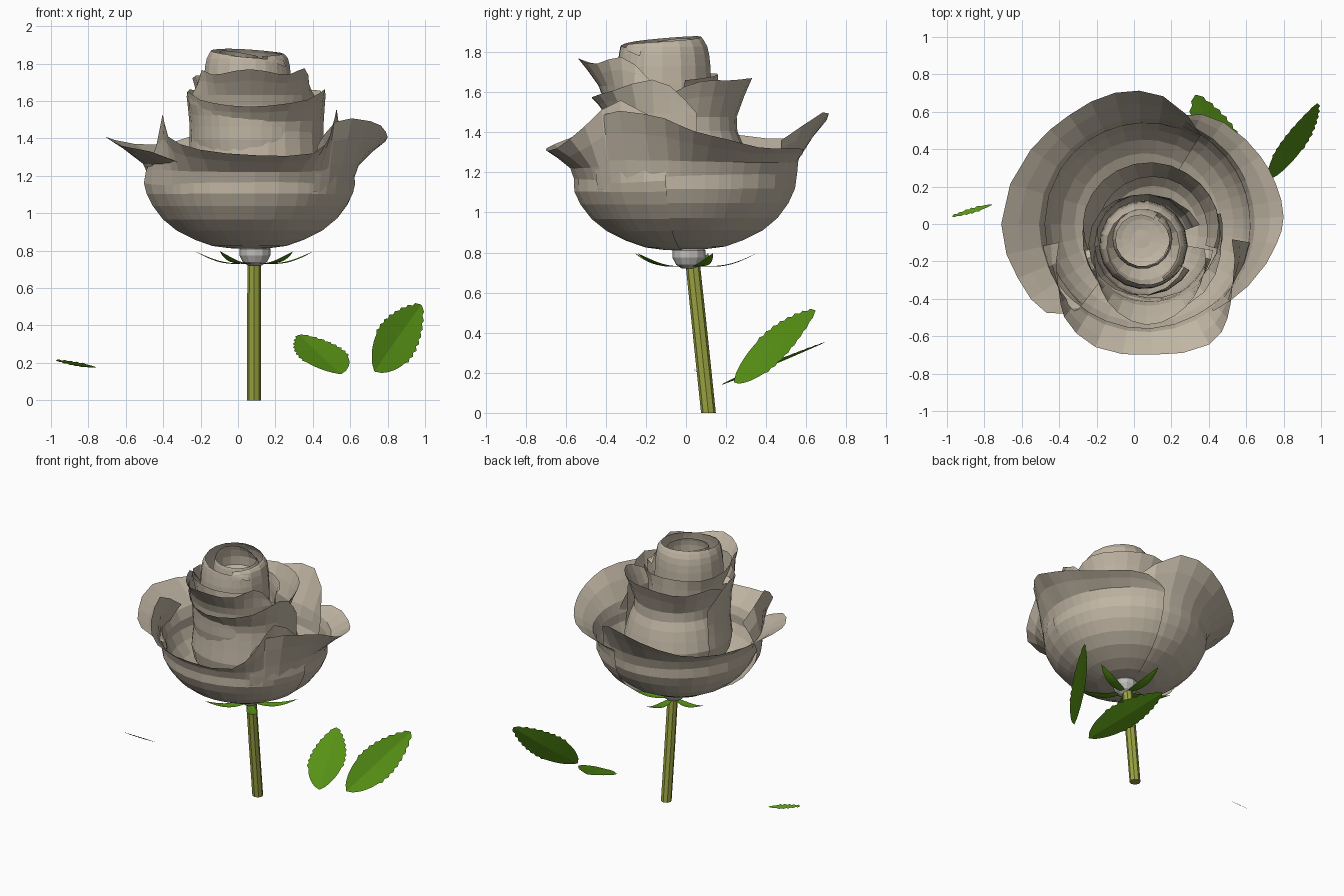
import bpy, bmesh, math
from mathutils import Vector


def material(name, rgb):
    m = bpy.data.materials.new(name)
    m.diffuse_color = (*rgb, 1)
    return m


PETAL = material("warm_grey_petal", (0.53, 0.465, 0.37))
LEAF = material("leaf_green", (0.10, 0.30, 0.008))
STEM = material("stem_olive", (0.33, 0.37, 0.055))
HIP = material("pale_grey_hip", (0.52, 0.51, 0.49))


def mesh_object(name, verts, faces, mat):
    me = bpy.data.meshes.new(name)
    me.from_pydata([tuple(v) for v in verts], [], faces)
    me.materials.append(mat)
    ob = bpy.data.objects.new(name, me)
    bpy.context.collection.objects.link(ob)
    return ob


def grid_object(name, rows, mat):
    n = len(rows[0])
    verts = [p for row in rows for p in row]
    faces = [(i * n + j, i * n + j + 1, (i + 1) * n + j + 1, (i + 1) * n + j)
             for i in range(len(rows) - 1) for j in range(n - 1)]
    return mesh_object(name, verts, faces, mat)


def spline(points, t):
    """Smooth curve through the points, t from 0 to 1."""
    p = [Vector(q) for q in points]
    s = t * (len(p) - 1)
    i = min(int(s), len(p) - 2)
    f = s - i
    a, b, c, d = p[max(i - 1, 0)], p[i], p[i + 1], p[min(i + 2, len(p) - 1)]
    return 0.5 * (2 * b + (c - a) * f + (2 * a - 5 * b + 4 * c - d) * f * f
                  + (3 * b - a - 3 * c + d) * f ** 3)


def petal(name, centre, profile, rim, cols=16, rows=11):
    """Sweep a (radius, z) profile round the centre; each column ends on the
    rim curve given as (angle in degrees, radius, z)."""
    grid = []
    for i in range(cols + 1):
        ang, r, z = spline(rim, i / cols)
        ca, sa = math.cos(math.radians(ang)), math.sin(math.radians(ang))
        column = [Vector(q) for q in profile] + [Vector((r, z))]
        pts = []
        for j in range(rows + 1):
            q = spline(column, j / rows)
            pts.append((centre[0] + q.x * ca, centre[1] + q.x * sa, q.y))
        grid.append(pts)
    return grid_object(name, grid, PETAL)


# Outer bowl: three wide petals with rolled lips
C = (0.06, 0.0)
petal("front_outer_petal", C,
      [(0.04, 0.81), (0.22, 0.83), (0.43, 0.93), (0.55, 1.08), (0.57, 1.21)],
      [(192, 0.47, 1.38), (217, 0.58, 1.53), (229, 0.66, 1.41), (248, 0.71, 1.34),
       (273, 0.70, 1.31), (298, 0.73, 1.32), (311, 0.67, 1.43), (325, 0.57, 1.56),
       (350, 0.47, 1.40)])
petal("left_outer_petal", C,
      [(0.04, 0.82), (0.21, 0.84), (0.41, 0.94), (0.53, 1.10), (0.555, 1.25)],
      [(58, 0.56, 1.36), (82, 0.69, 1.50), (103, 0.72, 1.46), (125, 0.71, 1.38),
       (147, 0.73, 1.37), (180, 0.77, 1.41), (203, 0.74, 1.36), (222, 0.71, 1.33),
       (232, 0.58, 1.26)])
petal("right_outer_petal", C,
      [(0.04, 0.815), (0.22, 0.835), (0.43, 0.935), (0.55, 1.09), (0.575, 1.24)],
      [(308, 0.59, 1.36), (321, 0.62, 1.50), (348, 0.70, 1.48), (362, 0.74, 1.41),
       (378, 0.73, 1.36), (394, 0.71, 1.32), (420, 0.67, 1.32), (436, 0.58, 1.27)])

# Middle cup: a flared back petal, a front petal and an upper front flap
M = (0.10, -0.04)
petal("back_middle_petal", M,
      [(0.05, 0.88), (0.26, 0.97), (0.36, 1.15), (0.33, 1.32), (0.29, 1.46)],
      [(-15, 0.34, 1.56), (15, 0.36, 1.65), (50, 0.36, 1.66), (90, 0.37, 1.67),
       (130, 0.38, 1.64), (165, 0.38, 1.66), (195, 0.36, 1.55)])
petal("front_middle_petal", M,
      [(0.05, 0.88), (0.26, 0.97), (0.37, 1.15), (0.36, 1.35), (0.36, 1.48)],
      [(160, 0.36, 1.50), (190, 0.38, 1.65), (225, 0.40, 1.60), (265, 0.43, 1.57),
       (305, 0.43, 1.60), (345, 0.38, 1.66), (375, 0.35, 1.50)])
petal("upper_front_petal", (0.08, -0.08),
      [(0.06, 1.0), (0.25, 1.15), (0.32, 1.35), (0.33, 1.5), (0.35, 1.62)],
      [(190, 0.29, 1.60), (215, 0.34, 1.76), (240, 0.41, 1.74), (268, 0.46, 1.77),
       (295, 0.42, 1.74), (322, 0.36, 1.77), (350, 0.30, 1.60)])

# Core: rolled spirals closing towards the top
petal("core_wrap", (0.06, -0.11),
      [(0.05, 1.0), (0.23, 1.2), (0.27, 1.4), (0.27, 1.58)],
      [(20, 0.31, 1.66), (90, 0.27, 1.69), (150, 0.30, 1.70), (210, 0.30, 1.74),
       (270, 0.27, 1.72), (330, 0.24, 1.70)])
petal("core_outer_roll", (0.05, -0.11),
      [(0.05, 1.0), (0.20, 1.2), (0.235, 1.45), (0.235, 1.7), (0.22, 1.82)],
      [(-60, 0.20, 1.84), (30, 0.19, 1.86), (120, 0.19, 1.88), (210, 0.20, 1.86),
       (290, 0.22, 1.82), (330, 0.24, 1.78)], cols=22)
petal("core_inner_roll", (0.045, -0.08),
      [(0.12, 1.45), (0.155, 1.65), (0.16, 1.78)],
      [(60, 0.12, 1.84), (150, 0.14, 1.87), (240, 0.145, 1.84), (330, 0.15, 1.83),
       (410, 0.13, 1.84)], cols=18, rows=6)
petal("core_heart", (0.04, -0.08),
      [(0.0, 1.70), (0.08, 1.70)],
      [(0, 0.15, 1.72), (120, 0.15, 1.72), (240, 0.15, 1.72), (360, 0.15, 1.72)],
      rows=3)


def blade(name, base, tip, side, arch=0.0, teeth=0.0, n=24, mat=LEAF):
    """Leaf blade folded along the midrib, with an optional saw-tooth edge."""
    base, tip, side = Vector(base), Vector(tip), Vector(side)
    axis = tip - base
    up = side.cross(axis).normalized()
    if up.z < 0:
        up = -up
    rows = []
    for i in range(n + 1):
        t = i / n
        w = math.sin(math.pi * t ** 0.85) ** 0.75 if 0 < t < 1 else 0.03
        w += teeth * (i % 2) * (t > 0.3)
        mid = base + axis * t - up * arch * math.sin(math.pi * t)
        lift = up * side.length * 0.12 * w
        rows.append([mid - side * w + lift, mid, mid + side * w + lift])
    return grid_object(name, rows, mat)


# Serrated leaves
blade("right_leaf", (0.73, 0.24, 0.155), (0.98, 0.645, 0.51), (0.08, 0.02, -0.08), 0.01, 0.1)
blade("back_leaf", (0.55, 0.18, 0.14), (0.33, 0.69, 0.35), (0.115, 0.04, 0.016), 0.005, 0.1)
blade("left_leaflet", (-0.755, 0.105, 0.175), (-0.975, 0.04, 0.215),
      (0.003, -0.010, 0.008), 0.003, 0.5, 14)

# Sepals curving up under the bowl
for k in range(5):
    a = math.radians(20 + 72 * k)
    d = Vector((math.cos(a), math.sin(a), 0))
    s = Vector((-d.y, d.x, 0))
    b = Vector((0.09, 0.02, 0.735))
    blade("sepal", b + d * 0.02, b + d * 0.33 + Vector((0, 0, 0.06)), s * 0.035,
          0.03, 0, 10)


def lathe(name, rings, sides, mat):
    """Rings are (x, y, z, radius), capped at both ends."""
    verts, faces = [], []
    for x, y, z, r in rings:
        for k in range(sides):
            a = 2 * math.pi * k / sides
            verts.append((x + r * math.cos(a), y + r * math.sin(a), z))
    for i in range(len(rings) - 1):
        for k in range(sides):
            k2 = (k + 1) % sides
            faces.append((i * sides + k, i * sides + k2,
                          (i + 1) * sides + k2, (i + 1) * sides + k))
    faces.append(tuple(reversed(range(sides))))
    faces.append(tuple(range(len(verts) - sides, len(verts))))
    return mesh_object(name, verts, faces, mat)


# Stem leaning forward, and the hip beneath the petals
lathe("stem", [(0.085, 0.112, 0, 0.037), (0.085, 0.07, 0.4, 0.037),
               (0.087, 0.032, 0.76, 0.036)], 8, STEM)
lathe("hip", [(0.09, 0.015, 0.72, 0.035), (0.09, 0.015, 0.74, 0.065),
              (0.09, 0.015, 0.775, 0.083), (0.09, 0.015, 0.81, 0.083),
              (0.09, 0.015, 0.84, 0.06)], 12, HIP)
